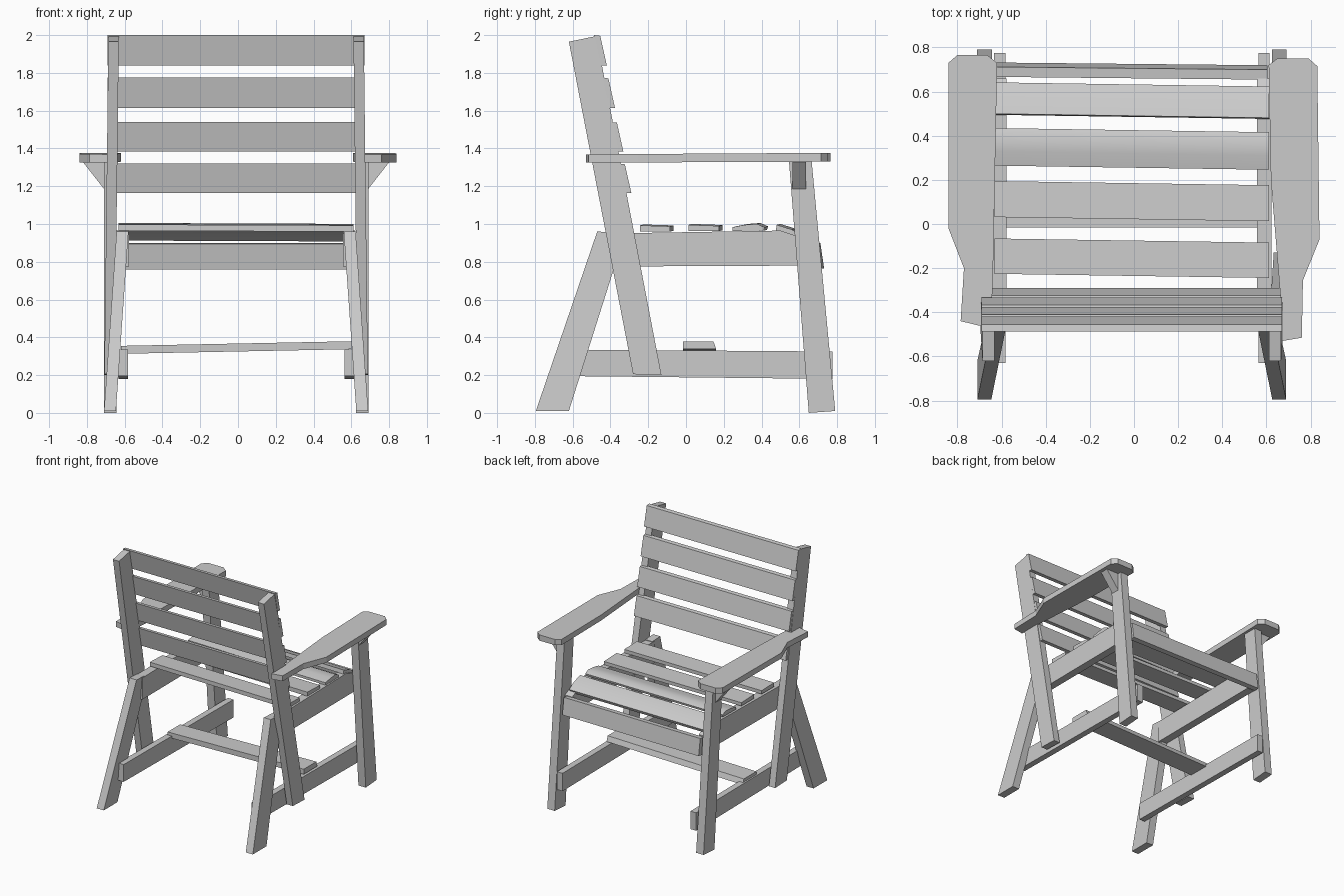
import bpy, bmesh, math

if "Cube" in bpy.data.objects:
    bpy.data.objects.remove(bpy.data.objects["Cube"])

CX = -0.01  # centre line of the frame


def prism(name, profile, lo, hi, smooth=False):
    """Solid between two end caps; lo/hi map a profile point to a 3D point."""
    bm = bmesh.new()
    a = [bm.verts.new(lo(*p)) for p in profile]
    b = [bm.verts.new(hi(*p)) for p in profile]
    bm.faces.new(a)
    bm.faces.new(b[::-1])
    n = len(profile)
    for i in range(n):
        bm.faces.new((a[i], b[i], b[(i + 1) % n], a[(i + 1) % n]))
    bmesh.ops.recalc_face_normals(bm, faces=bm.faces)
    me = bpy.data.meshes.new(name)
    bm.to_mesh(me)
    bm.free()
    ob = bpy.data.objects.new(name, me)
    bpy.context.collection.objects.link(ob)
    if smooth:
        bpy.ops.object.select_all(action='DESELECT')
        ob.select_set(True)
        bpy.context.view_layer.objects.active = ob
        bpy.ops.object.shade_smooth_by_angle(angle=math.radians(30))
    return ob


def side_pair(name, profile, inner, width, lean=0.0):
    """Left and right copies of a (y, z) profile; lean shifts x with height."""
    for s, tag in ((-1, "left"), (1, "right")):
        def at(x):
            return lambda y, z: (CX + s * (x + lean * z), y, z)
        prism(f"{name}_{tag}", profile, at(inner), at(inner + width))


def cross(name, profile, half, skew=0.0, tilt=0.0, smooth=False):
    """Board running across x with a (y, z) profile, slightly askew."""
    def at(x):
        return lambda y, z: (CX + x, y + skew * x, z + tilt * x)
    prism(name, profile, at(-half), at(half), smooth)


# legs, back posts and side rails
side_pair("back_leg", [(-0.795, 0.01), (-0.62, 0.01), (-0.37, 0.80), (-0.37, 0.955), (-0.47, 0.96)],
          0.637, 0.063, -0.07)
side_pair("back_post", [(-0.28, 0.205), (-0.13, 0.20), (-0.475, 1.995), (-0.62, 1.965)],
          0.645, 0.055, -0.012)
side_pair("front_leg", [(0.65, 0.0), (0.79, 0.01), (0.665, 1.335), (0.545, 1.335)], 0.634, 0.066)
side_pair("seat_rail", [(-0.40, 0.775), (0.66, 0.78), (0.66, 0.90), (0.59, 0.935), (0.50, 0.965), (-0.40, 0.95)],
          0.567, 0.065)
side_pair("stretcher", [(-0.63, 0.195), (0.775, 0.18), (0.775, 0.325), (-0.63, 0.335)], 0.573, 0.05)

# cross bar and front apron
cross("cross_bar", [(-0.015, 0.325), (0.16, 0.325), (0.145, 0.367), (-0.015, 0.367)], 0.61, 0, 0.02)
cross("front_apron", [(0.685, 0.76), (0.725, 0.765), (0.705, 0.90), (0.66, 0.895)], 0.615, -0.01)

# seat slats
seat = [
    [(-0.235, 0.962), (-0.075, 0.962), (-0.075, 0.99), (-0.235, 0.995)],
    [(0.022, 0.965), (0.185, 0.965), (0.185, 0.992), (0.022, 0.998)],
    [(0.255, 0.965), (0.42, 0.967), (0.425, 0.985), (0.385, 1.003), (0.32, 0.998), (0.255, 0.985)],
    [(0.485, 0.967), (0.56, 0.945), (0.62, 0.91), (0.632, 0.935), (0.57, 0.973), (0.49, 0.998)],
]
for i, p in enumerate(seat):
    cross(f"seat_slat_{i + 1}", p, 0.622, -0.015, -0.004, smooth=i > 1)

# backrest slats, fixed on the front of the posts
def face(z):
    return -0.092 - 0.192 * z

for i, (z0, z1) in enumerate(((1.165, 1.32), (1.385, 1.54), (1.615, 1.775), (1.84, 2.0))):
    prof = [(face(z0) + 0.026, z0), (face(z1) + 0.022, z1 - 0.004), (face(z1) - 0.010, z1), (face(z0) - 0.006, z0)]
    cross(f"back_slat_{i + 1}", prof, 0.68)

# armrests, each with its own slightly different outline (x, y)
arms = {
    "left": [(-0.84, -0.02), (-0.84, 0.73), (-0.80, 0.765), (-0.665, 0.765), (-0.62, 0.73),
             (-0.64, -0.30), (-0.66, -0.47), (-0.785, -0.44), (-0.77, -0.20)],
    "right": [(0.84, -0.07), (0.83, 0.715), (0.79, 0.75), (0.65, 0.75), (0.61, 0.72), (0.62, 0.20),
              (0.665, -0.35), (0.67, -0.53), (0.76, -0.515), (0.765, -0.255)],
}
for tag, outline in arms.items():
    prism(f"armrest_{tag}", outline,
          lambda x, y: (x, y, 1.327 + 0.004 * y), lambda x, y: (x, y, 1.372 + 0.006 * y))

# triangular brackets under the arms
for s, tag in ((-1, "left"), (1, "right")):
    tri = [(0.695, 1.18), (0.695, 1.333), (0.815, 1.333)]
    prism(f"arm_bracket_{tag}", tri,
          lambda x, z: (CX + s * x, 0.565, z), lambda x, z: (CX + s * x, 0.635, z))
